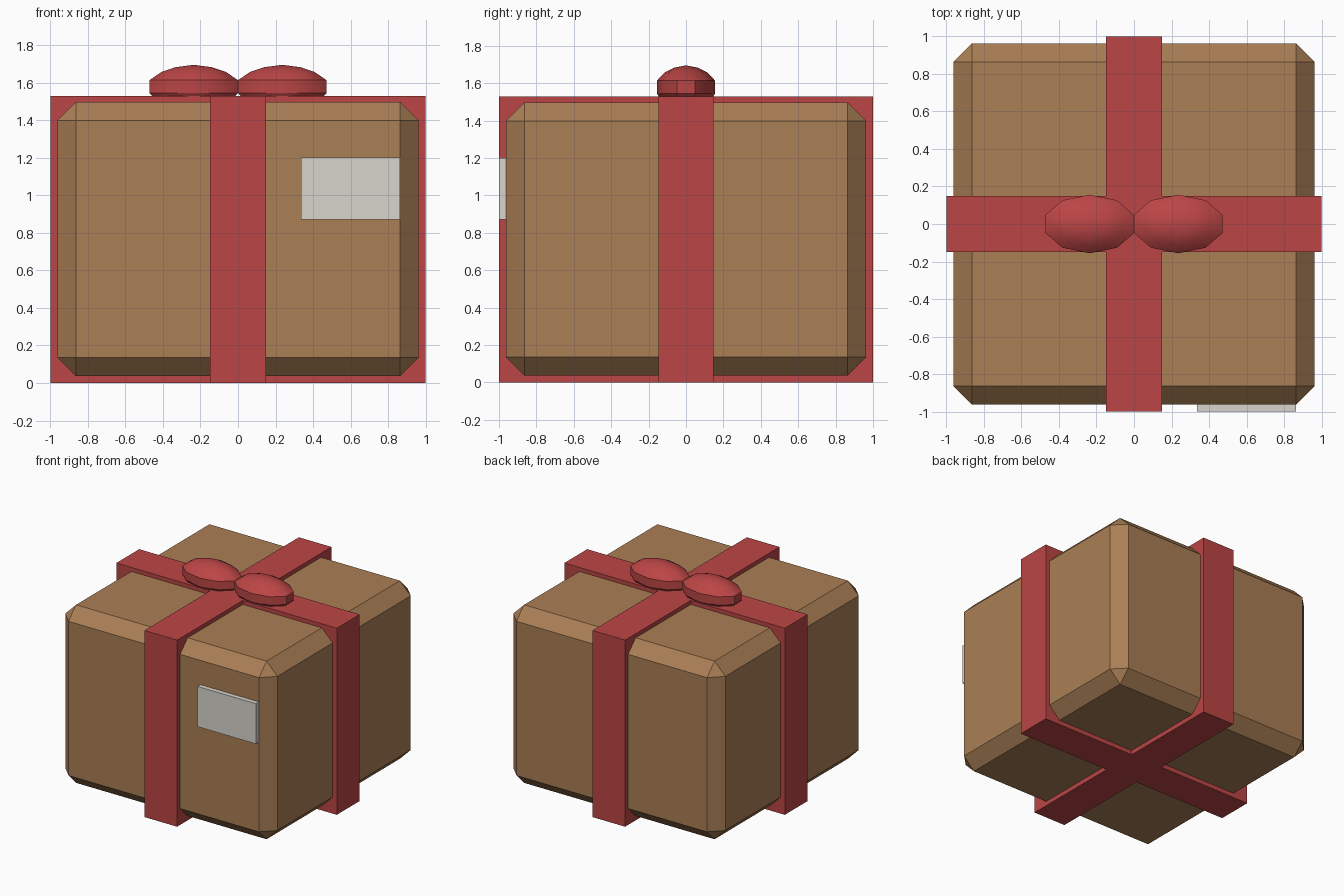
import bpy, bmesh, math

if "Cube" in bpy.data.objects:
    bpy.data.objects.remove(bpy.data.objects["Cube"])


def material(name, color):
    m = bpy.data.materials.new(name)
    m.diffuse_color = (*color, 1)
    m.use_nodes = True
    m.node_tree.nodes["Principled BSDF"].inputs["Base Color"].default_value = m.diffuse_color
    return m


CARD = material("card", (0.40, 0.21, 0.09))
RED = material("red", (0.50, 0.06, 0.06))
PAPER = material("paper", (0.68, 0.66, 0.60))


def add_object(name, bm, mat):
    bmesh.ops.recalc_face_normals(bm, faces=bm.faces)
    me = bpy.data.meshes.new(name)
    bm.to_mesh(me)
    bm.free()
    me.materials.append(mat)
    ob = bpy.data.objects.new(name, me)
    bpy.context.collection.objects.link(ob)
    return ob


def box(name, lo, hi, mat, chamfer=0):
    bm = bmesh.new()
    bmesh.ops.create_cube(bm, size=1)
    for v in bm.verts:
        v.co = [(a + b) / 2 + c * (b - a) for a, b, c in zip(lo, hi, v.co)]
    if chamfer:
        bmesh.ops.bevel(bm, geom=bm.edges[:], offset=chamfer, offset_type='OFFSET',
                        segments=1, affect='EDGES', profile=0.5)
    return add_object(name, bm, mat)


# Chamfered carton and shipping label
box("carton", (-0.962, -0.962, 0.037), (0.962, 0.962, 1.497), CARD, 0.098)
box("label", (0.335, -1.0, 0.87), (0.862, -0.955, 1.20), PAPER)

# Crossed ribbons as one plus-shaped prism around the carton
W, L, H = 0.148, 1.0, 1.53
bm = bmesh.new()
outline = []
for k in range(4):
    c, s = round(math.cos(k * math.pi / 2)), round(math.sin(k * math.pi / 2))
    for x, y in ((L, -W), (L, W), (W, W)):
        outline.append(bm.verts.new((x * c - y * s, x * s + y * c, 0)))
base = bm.faces.new(outline)
top = bmesh.ops.extrude_face_region(bm, geom=[base], use_keep_orig=True)["geom"]
bmesh.ops.translate(bm, vec=(0, 0, H),
                    verts=[g for g in top if isinstance(g, bmesh.types.BMVert)])
add_object("ribbon", bm, RED)

# Bow lobes: ten-sided flat-bottomed domes, (scale, height) per ring
RINGS = ((0.94, 1.53), (1.0, 1.545), (1.0, 1.613), (0.73, 1.657), (0.42, 1.682))


def bow_lobe(name, side):
    bm = bmesh.new()
    rings = []
    for r, z in RINGS:
        angles = [math.radians(18 + 36 * i) for i in range(10)]
        rings.append([bm.verts.new((side * 0.236 + 0.248 * r * math.cos(a),
                                    0.156 * r * math.sin(a), z)) for a in angles])
    for a, b in zip(rings, rings[1:]):
        for i in range(10):
            j = (i + 1) % 10
            bm.faces.new((a[i], a[j], b[j], b[i]))
    bm.faces.new(rings[0])
    tip = bm.verts.new((side * 0.236, 0, 1.695))
    for i in range(10):
        bm.faces.new((rings[-1][i], rings[-1][(i + 1) % 10], tip))
    ob = add_object(name, bm, RED)
    bpy.ops.object.select_all(action='DESELECT')
    ob.select_set(True)
    bpy.context.view_layer.objects.active = ob
    bpy.ops.object.shade_smooth_by_angle(angle=math.radians(30))


bow_lobe("bow_left", -1)
bow_lobe("bow_right", 1)
